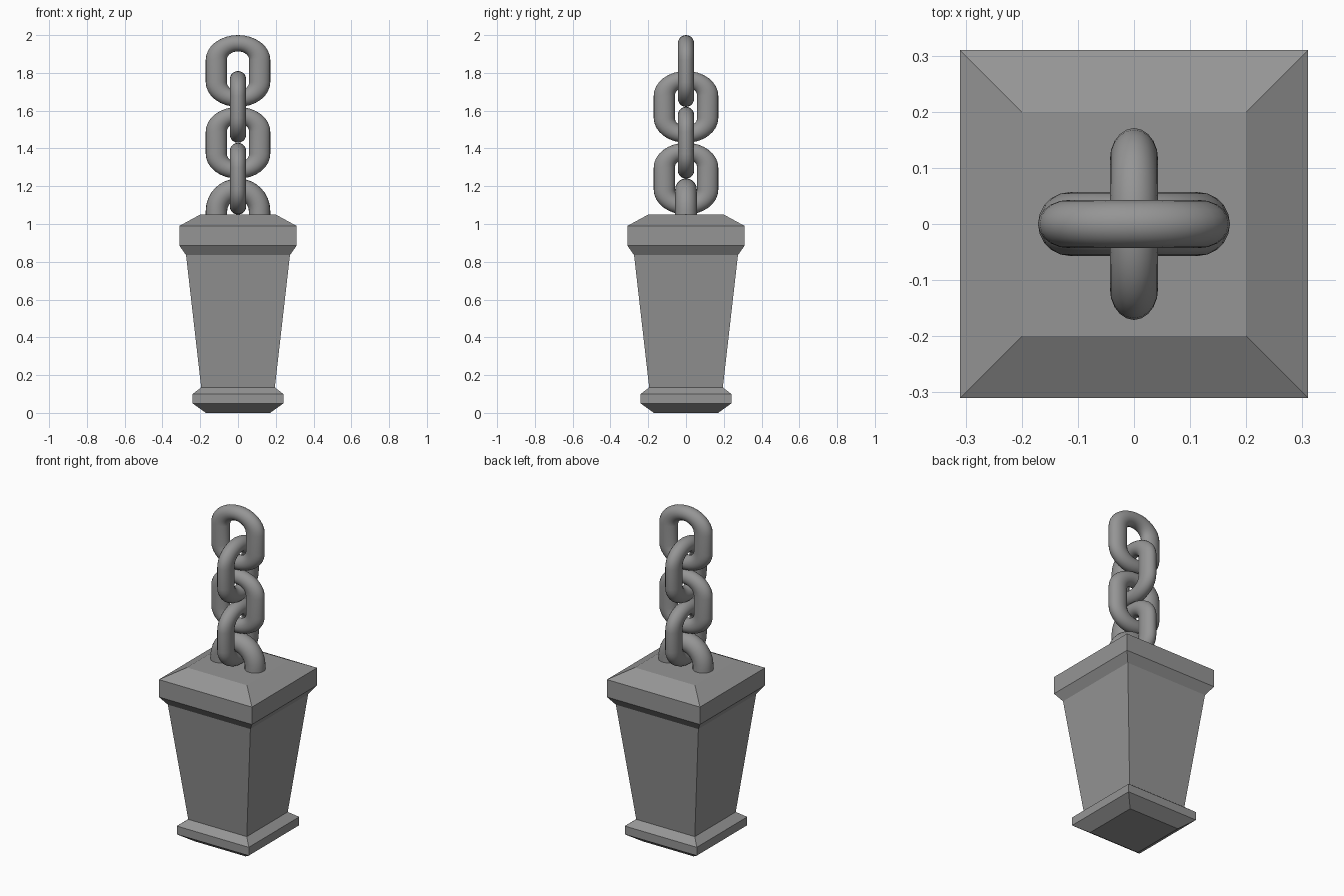
import bpy, bmesh, math
from mathutils import Vector

cube = bpy.data.objects.get("Cube")
if cube:
    bpy.data.objects.remove(cube, do_unlink=True)

# Single grey material
grey = bpy.data.materials.new("Stone Grey")
grey.use_nodes = True
colour = (0.3, 0.3, 0.3, 1)
grey.diffuse_color = colour
grey.node_tree.nodes["Principled BSDF"].inputs["Base Color"].default_value = colour


def make_object(name, bm):
    bmesh.ops.recalc_face_normals(bm, faces=bm.faces[:])
    mesh = bpy.data.meshes.new(name)
    bm.to_mesh(mesh)
    bm.free()
    mesh.materials.append(grey)
    obj = bpy.data.objects.new(name, mesh)
    bpy.context.collection.objects.link(obj)
    return obj


def bridge(bm, a, b):
    n = len(a)
    for i in range(n):
        bm.faces.new((a[i], a[(i + 1) % n], b[(i + 1) % n], b[i]))


# Square tapering weight, stacked from (half width, height) sections
def square_weight(name, profile):
    bm = bmesh.new()
    corners = ((-1, -1), (1, -1), (1, 1), (-1, 1))
    rings = [[bm.verts.new((x * w, y * w, z)) for x, y in corners] for w, z in profile]
    for a, b in zip(rings, rings[1:]):
        bridge(bm, a, b)
    bm.faces.new(rings[0])
    bm.faces.new(rings[-1])
    return make_object(name, bm)


# Stadium-shaped link: round tube swept in the XZ plane, then widened along x
def chain_link(name, z, radius, tube, straight, widen=1.0, turn=0.0, arc=16, sides=20):
    bm = bmesh.new()
    rings = []
    for half, offset in ((0, straight), (1, -straight)):
        for i in range(arc + 1):
            a = math.pi * (half + i / arc)
            out = Vector((math.cos(a), 0, math.sin(a)))
            ring = []
            for j in range(sides):
                t = math.tau * j / sides
                p = out * (radius + tube * math.cos(t))
                ring.append(bm.verts.new((p.x * widen, tube * math.sin(t), p.z + offset)))
            rings.append(ring)
    for i, ring in enumerate(rings):
        bridge(bm, ring, rings[(i + 1) % len(rings)])
    for face in bm.faces:
        face.smooth = True
    obj = make_object(name, bm)
    obj.location.z = z
    obj.rotation_euler.z = turn
    return obj


square_weight("weight_body", [
    (0.17, 0), (0.24, 0.05), (0.24, 0.10), (0.195, 0.135),
    (0.275, 0.835), (0.31, 0.885), (0.31, 0.99), (0.20, 1.05)])

# Anchor loop sunk into the cap
chain_link("anchor_loop", 1.03, 0.114, 0.057, 0.04)

# Four interlocked links, alternating direction
for i in range(4):
    chain_link("chain_link_%d" % (i + 1), 1.24 + 0.19 * i, 0.0885, 0.043, 0.0585,
               widen=1.3, turn=math.pi / 2 if i % 2 == 0 else 0)
